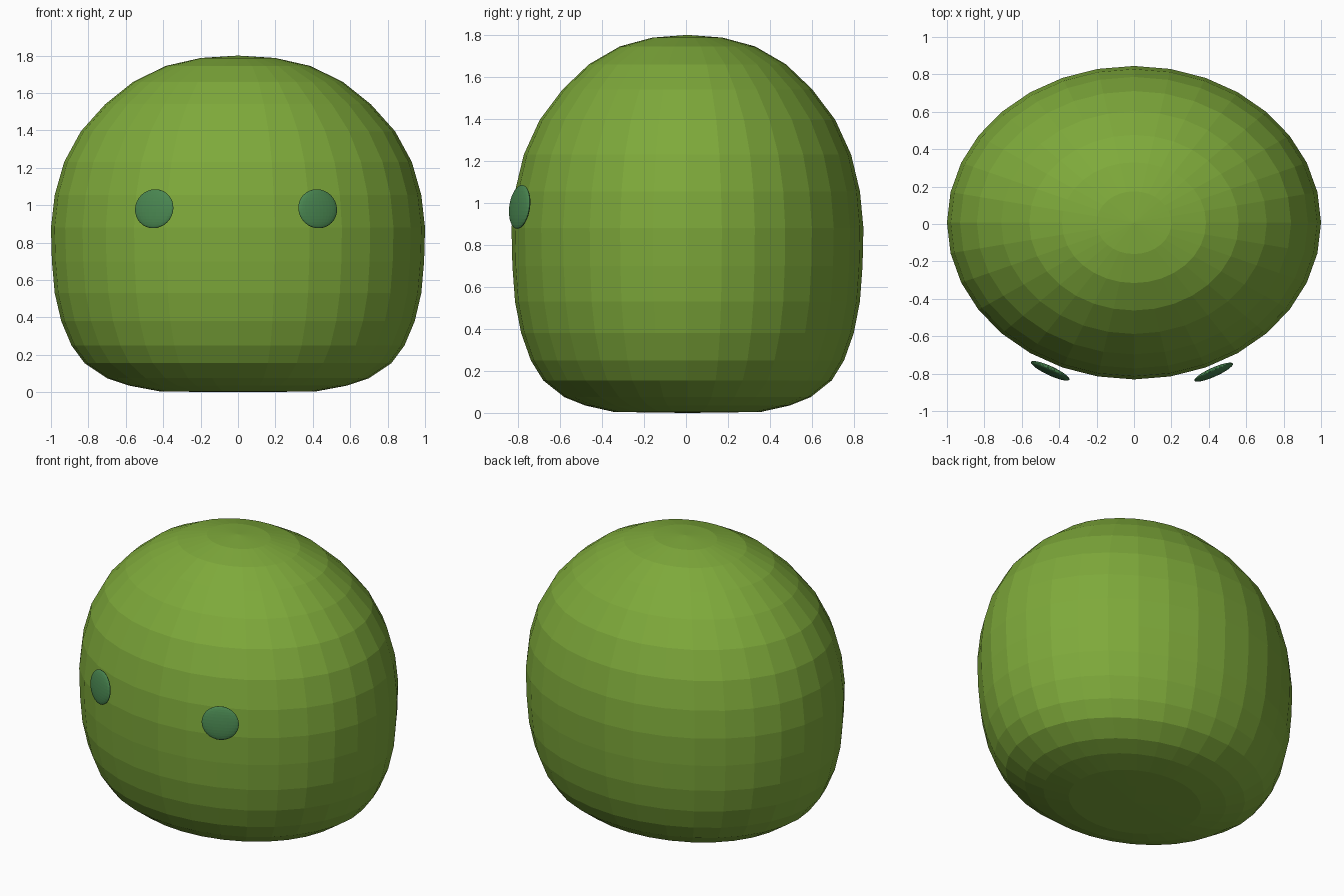
import bpy
import bmesh
from math import cos, sin, tau, radians

if "Cube" in bpy.data.objects:
    bpy.data.objects.remove(bpy.data.objects["Cube"], do_unlink=True)


def make_material(name, colour):
    mat = bpy.data.materials.new(name)
    mat.use_nodes = True
    mat.diffuse_color = colour
    mat.node_tree.nodes["Principled BSDF"].inputs["Base Color"].default_value = colour
    return mat


leaf_green = make_material("leaf green", (0.21, 0.40, 0.043, 1))
deep_green = make_material("deep green", (0.066, 0.235, 0.08, 1))


def lathe(name, profile, segments, depth, mat):
    """Revolve (radius, height) points into an oval, pole to pole."""
    bm = bmesh.new()
    rings = []
    for radius, z in profile:
        count = segments if radius else 1
        rings.append([bm.verts.new((radius * cos(tau * i / segments),
                                    depth * radius * sin(tau * i / segments), z))
                      for i in range(count)])
    for low, high in zip(rings, rings[1:]):
        for i in range(segments):
            j = (i + 1) % segments
            corners = [low[i % len(low)], low[j % len(low)],
                       high[j % len(high)], high[i % len(high)]]
            bm.faces.new(list(dict.fromkeys(corners)))
    bmesh.ops.recalc_face_normals(bm, faces=bm.faces[:])
    mesh = bpy.data.meshes.new(name)
    bm.to_mesh(mesh)
    bm.free()
    obj = bpy.data.objects.new(name, mesh)
    bpy.context.collection.objects.link(obj)
    mesh.materials.append(mat)
    return obj


# Rounded body with a flattened base and faceted sides
body_profile = [(0, 0), (0.22, 0.002), (0.42, 0.005), (0.58, 0.035), (0.70, 0.075),
                (0.82, 0.155), (0.89, 0.25), (0.945, 0.38), (0.98, 0.53),
                (0.995, 0.70), (1.0, 0.88), (0.98, 1.055), (0.93, 1.23),
                (0.84, 1.395), (0.71, 1.54), (0.56, 1.66), (0.385, 1.745),
                (0.20, 1.787), (0, 1.80)]
body = lathe("body", body_profile, 32, 0.838, leaf_green)
body.location.y = 0.007

# Thin oval eyes hovering just off the face
for name, x, y, yaw in (("right_eye", -0.448, -0.785, -25),
                        ("left_eye", 0.426, -0.792, 24)):
    bpy.ops.mesh.primitive_uv_sphere_add(
        segments=32, ring_count=16, radius=1, location=(x, y, 0.981),
        rotation=(radians(-7), 0, radians(yaw)))
    eye = bpy.context.object
    eye.name = name
    eye.scale = (0.113, 0.021, 0.105)
    eye.data.materials.append(deep_green)
